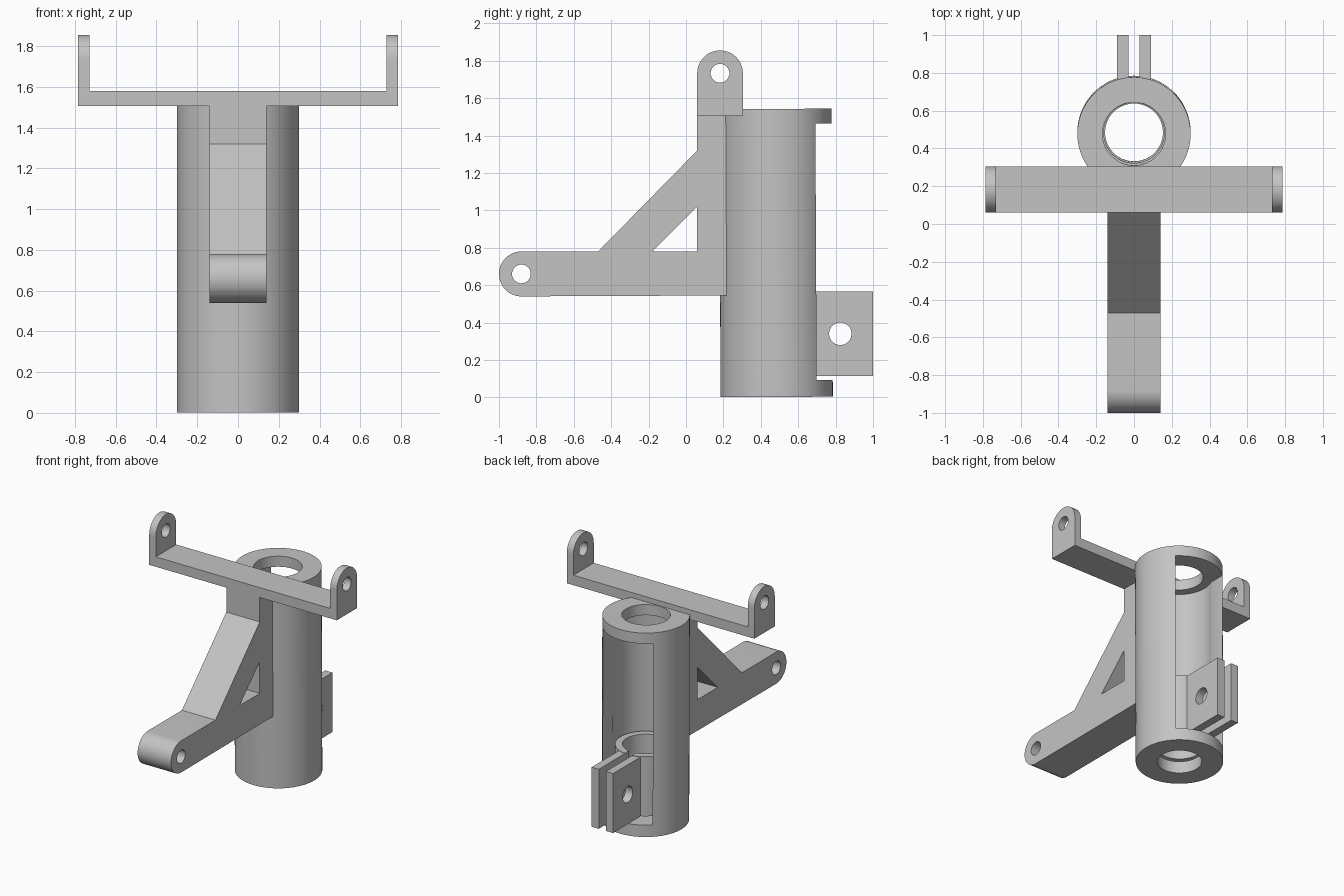
import bpy, bmesh
from math import sin, cos, pi, sqrt, asin, acos, radians
from mathutils import Matrix, Vector

cube = bpy.data.objects.get("Cube")
if cube:
    bpy.data.objects.remove(cube, do_unlink=True)

grey = bpy.data.materials.new("light_grey")
grey.use_nodes = True
grey.diffuse_color = (0.55, 0.55, 0.55, 1)
grey.node_tree.nodes["Principled BSDF"].inputs["Base Color"].default_value = grey.diffuse_color

AXIS_Y = 0.485      # tube axis
SIDE = Matrix(((0, 0, 1, 0), (1, 0, 0, 0), (0, 1, 0, 0), (0, 0, 0, 1)))  # profile (y, z) swept in x
FLAT = Matrix()                                                          # profile (x, y) swept in z


def arc(cx, cy, r, start, end, n=64):
    return [(cx + r * cos(start + (end - start) * i / n),
             cy + r * sin(start + (end - start) * i / n)) for i in range(n + 1)]


def circle(cx, cy, r, n=64):
    return arc(cx, cy, r, 0, 2 * pi, n)[:-1]


def smooth(obj):
    bpy.ops.object.select_all(action='DESELECT')
    obj.select_set(True)
    bpy.context.view_layer.objects.active = obj
    bpy.ops.object.shade_smooth_by_angle(angle=radians(30))


def extrude(name, loops, lo, hi, basis):
    """Fill the first loop minus the others, and sweep it from lo to hi."""
    curve = bpy.data.curves.new(name, 'CURVE')
    curve.dimensions = '2D'
    curve.fill_mode = 'BOTH'
    curve.extrude = (hi - lo) / 2
    for loop in loops:
        spline = curve.splines.new('POLY')
        spline.points.add(len(loop) - 1)
        for point, (u, v) in zip(spline.points, loop):
            point.co = (u, v, 0, 1)
        spline.use_cyclic_u = True
    temp = bpy.data.objects.new(name + "_outline", curve)
    bpy.context.collection.objects.link(temp)
    graph = bpy.context.evaluated_depsgraph_get()
    mesh = bpy.data.meshes.new_from_object(temp.evaluated_get(graph))
    bpy.data.objects.remove(temp, do_unlink=True)
    mesh.transform(basis @ Matrix.Translation((0, 0, (lo + hi) / 2)))
    bm = bmesh.new()
    bm.from_mesh(mesh)
    bmesh.ops.remove_doubles(bm, verts=bm.verts, dist=1e-5)
    bmesh.ops.recalc_face_normals(bm, faces=bm.faces)
    bm.to_mesh(mesh)
    bm.free()
    mesh.materials.clear()
    mesh.materials.append(grey)
    obj = bpy.data.objects.new(name, mesh)
    bpy.context.collection.objects.link(obj)
    smooth(obj)
    return obj


def cut(obj, cutter):
    mod = obj.modifiers.new("cut", 'BOOLEAN')
    mod.operation = 'DIFFERENCE'
    mod.solver = 'EXACT'
    mod.object = cutter
    bpy.context.view_layer.objects.active = obj
    bpy.ops.object.modifier_apply(modifier=mod.name)
    bpy.data.objects.remove(cutter, do_unlink=True)


# Tube: solid cylinder, with a wide slotted chamber and a bore in each end
tube = extrude("tube", [circle(0, AXIS_Y, 0.3, 96)], 0, 1.54, FLAT)
chamber_r, slot = 0.23, 0.21
a = acos(slot / chamber_r)
chamber = arc(0, AXIS_Y, chamber_r, pi - a, 2 * pi + a) + [(slot, 1), (-slot, 1)]
cut(tube, extrude("chamber_cutter", [chamber], 0.09, 1.46, FLAT))
cut(tube, extrude("lower_bore_cutter", [circle(0, AXIS_Y, 0.153)], -0.1, 0.2, FLAT))
cut(tube, extrude("upper_bore_cutter", [circle(0, AXIS_Y, 0.167)], 1.4, 1.7, FLAT))
smooth(tube)

# Split clamp ring inside the tube, with two drilled tabs
gap, ring_out, ring_in = 0.03, 0.21, 0.16
go, gi = asin(gap / ring_out), asin(gap / ring_in)
ring = (arc(0, AXIS_Y, ring_out, pi / 2 + go, 2.5 * pi - go)
        + arc(0, AXIS_Y, ring_in, 2.5 * pi - gi, pi / 2 + gi))
clamp = [extrude("clamp_ring", [ring], 0.115, 0.565, FLAT)]
tab = [(0.67, 0.115), (1, 0.115), (1, 0.565), (0.67, 0.565)]
for name, x in (("clamp_tab_right", -0.09), ("clamp_tab_left", gap)):
    clamp.append(extrude(name, [tab, circle(0.825, 0.34, 0.06)], x, x + 0.06, SIDE))

# The tube and ring lean very slightly forward
tube.data.transform(Matrix.Rotation(0.005, 4, 'X'))
clamp[0].data.transform(Matrix.Rotation(0.005, 4, 'X'))

# Bracket: spine, forward arm and diagonal brace as one drilled plate
back = 0.22
bracket = ([(back, 0.545)] + arc(-0.88, 0.66, 0.12, 1.5 * pi, 0.5 * pi, 32)
           + [(-0.47, 0.78), (0.06, 1.32), (0.06, 1.505), (back, 1.505)])
window = [(-0.18, 0.78), (0.06, 0.78), (0.06, 1.02)]
extrude("bracket", [bracket, window, circle(-0.88, 0.66, 0.05)], -0.14, 0.14, SIDE)

# Crossbar with an upright drilled lug at each end
y0, y1, z0, z1, end = 0.06, 0.304, 1.505, 1.58, 0.785
extrude("crossbar", [[(y0, z0), (y1, z0), (y1, z1), (y0, z1)]], 0.055 - end, end - 0.055, SIDE)
mid, r = (y0 + y1) / 2, (y1 - y0) / 2
lug = [(y0, z0), (y1, z0)] + arc(mid, 1.733, r, 0, pi, 32)
for name, x in (("lug_right", -end), ("lug_left", end - 0.055)):
    extrude(name, [lug, circle(mid, 1.733, 0.05)], x, x + 0.055, SIDE)
